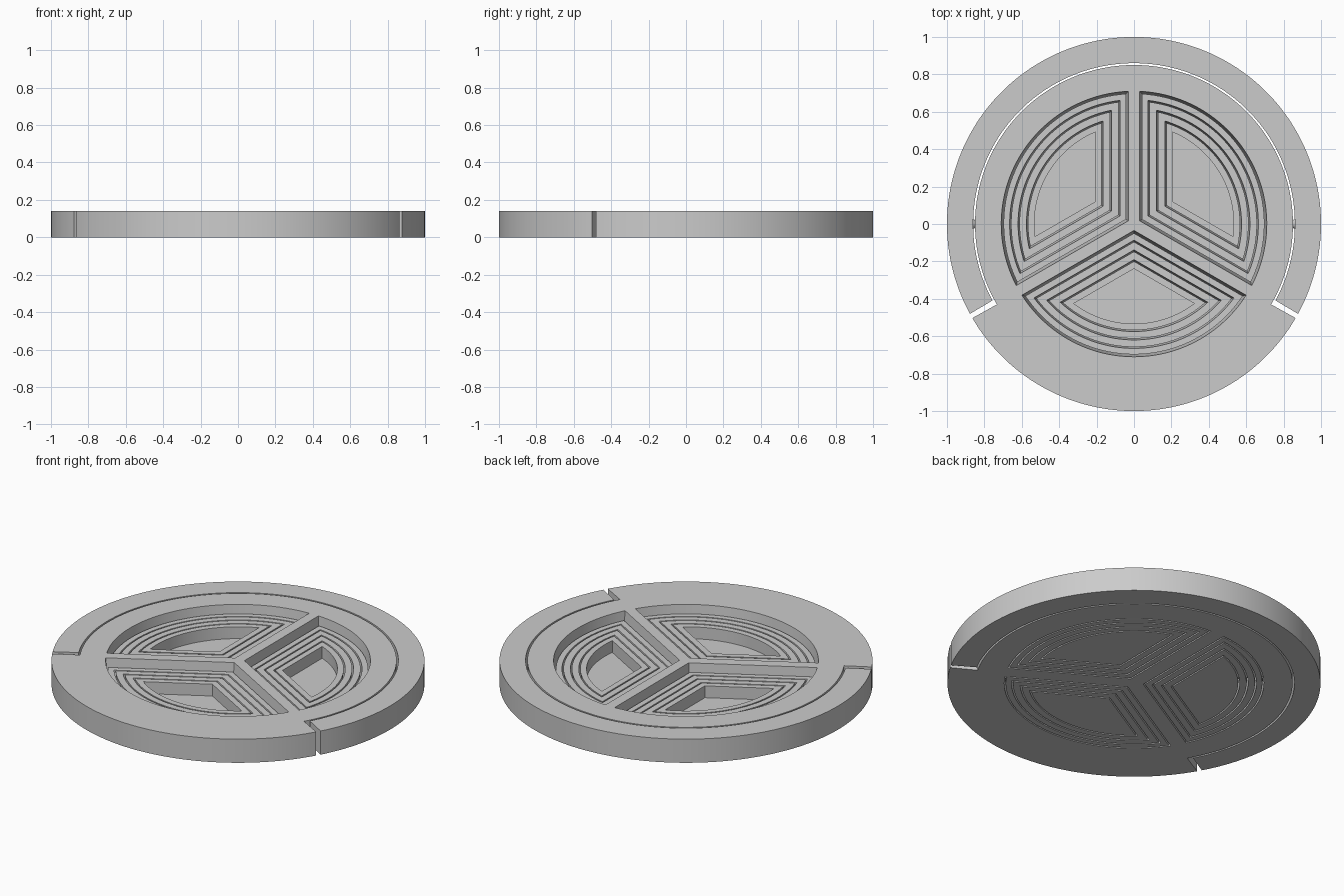
import bpy, bmesh
from math import sin, cos, asin, radians, pi
from mathutils import Matrix

cube = bpy.data.objects.get("Cube")
if cube:
    bpy.data.objects.remove(cube, do_unlink=True)

THICK = 0.14      # full disc height
NEST = 0.09       # height of the nested rings
FLOOR = 0.02      # pocket floor of the centre cups
SLOPE = 0.1       # draft of the nested walls
GAP = 0.008       # clearance between the nested parts

grey = bpy.data.materials.new("plain_grey")
grey.use_nodes = True
grey.diffuse_color = (0.6, 0.6, 0.6, 1)
grey.node_tree.nodes["Principled BSDF"].inputs["Base Color"].default_value = grey.diffuse_color


def arc(r, start, end, n):
    """Points on a circle, angles in degrees."""
    angles = [radians(start + (end - start) * i / n) for i in range(n + 1)]
    return [(r * cos(a), r * sin(a)) for a in angles]


def sector(mid, d):
    """Wedge outline set back by d from two spokes and from the rim."""
    r = 0.74 - d
    trim = asin(d / r) * 180 / pi
    tip = d / sin(pi / 3)
    corner = (tip * cos(radians(mid)), tip * sin(radians(mid)))
    return [corner] + arc(r, mid - 60 + trim, mid + 60 - trim, 40)


def drafted(mid, d, z_top):
    """Wedge wall with draft, d being its setback at z_top."""
    return (sector(mid, d + SLOPE * z_top), 0, sector(mid, d), z_top)


def finish(name, bm):
    bmesh.ops.recalc_face_normals(bm, faces=bm.faces[:])
    mesh = bpy.data.meshes.new(name)
    bm.to_mesh(mesh)
    bm.free()
    mesh.materials.append(grey)
    obj = bpy.data.objects.new(name, mesh)
    bpy.context.collection.objects.link(obj)
    bpy.ops.object.select_all(action='DESELECT')
    obj.select_set(True)
    bpy.context.view_layer.objects.active = obj
    bpy.ops.object.shade_smooth_by_angle(angle=radians(25))
    return obj


def solid(name, walls):
    """Closed solid from walls (low outline, z, high outline, z), capped at every level."""
    bm = bmesh.new()
    levels = {}
    for low, z0, high, z1 in walls:
        rows = []
        for outline, z in ((low, z0), (high, z1)):
            row = [bm.verts.new((x, y, z)) for x, y in outline]
            edges = [bm.edges.new((row[i - 1], row[i])) for i in range(len(row))]
            levels.setdefault(z, []).extend(edges)
            rows.append(row)
        a, b = rows
        for i in range(len(a)):
            bm.faces.new((a[i - 1], a[i], b[i], b[i - 1]))
    for edges in levels.values():
        bmesh.ops.triangle_fill(bm, edges=edges, use_beauty=True, normal=(0, 0, 1))
    return finish(name, bm)


def upright(outline):
    return (outline, 0, outline, THICK)


# Main disc: full radius at the front, stepped in behind, three drafted openings
MIDS = {"left": 30, "right": 150, "front": 270}
body = arc(0.85, -30.4, 210.4, 120) + arc(1.0, 210.2, 329.8, 60)
solid("main_disc", [upright(body)] + [drafted(m, 0.03, THICK) for m in MIDS.values()])

# Swinging outer band around the back
band = arc(1.0, -28.7, 208.7, 120) + arc(0.86, 208.4, -28.4, 120)
solid("outer_band", [upright(band)])

# Conical hinge pins between band and disc
for side, sx in (("left", 1), ("right", -1)):
    bm = bmesh.new()
    place = Matrix.Translation((sx * 0.855, 0, THICK / 2)) @ Matrix.Rotation(-sx * pi / 2, 4, 'Y')
    bmesh.ops.create_cone(bm, cap_ends=True, segments=32, radius1=0.035, radius2=0.012,
                          depth=0.03, matrix=place)
    finish(side + "_hinge_pin", bm)

# Nested drafted rings and a hollow cup in each opening
FRAME_EDGE = 0.03 + SLOPE * (THICK - NEST)
inner_edges = [0.075, 0.12, 0.165]
for side, mid in MIDS.items():
    edge = FRAME_EDGE
    for i, inner in enumerate(inner_edges):
        solid(f"{side}_ring_{i + 1}", [drafted(mid, edge + GAP, NEST), drafted(mid, inner, NEST)])
        edge = inner
    pocket = sector(mid, 0.207)
    solid(side + "_cup", [drafted(mid, edge + GAP, NEST), (pocket, FLOOR, pocket, NEST)])
